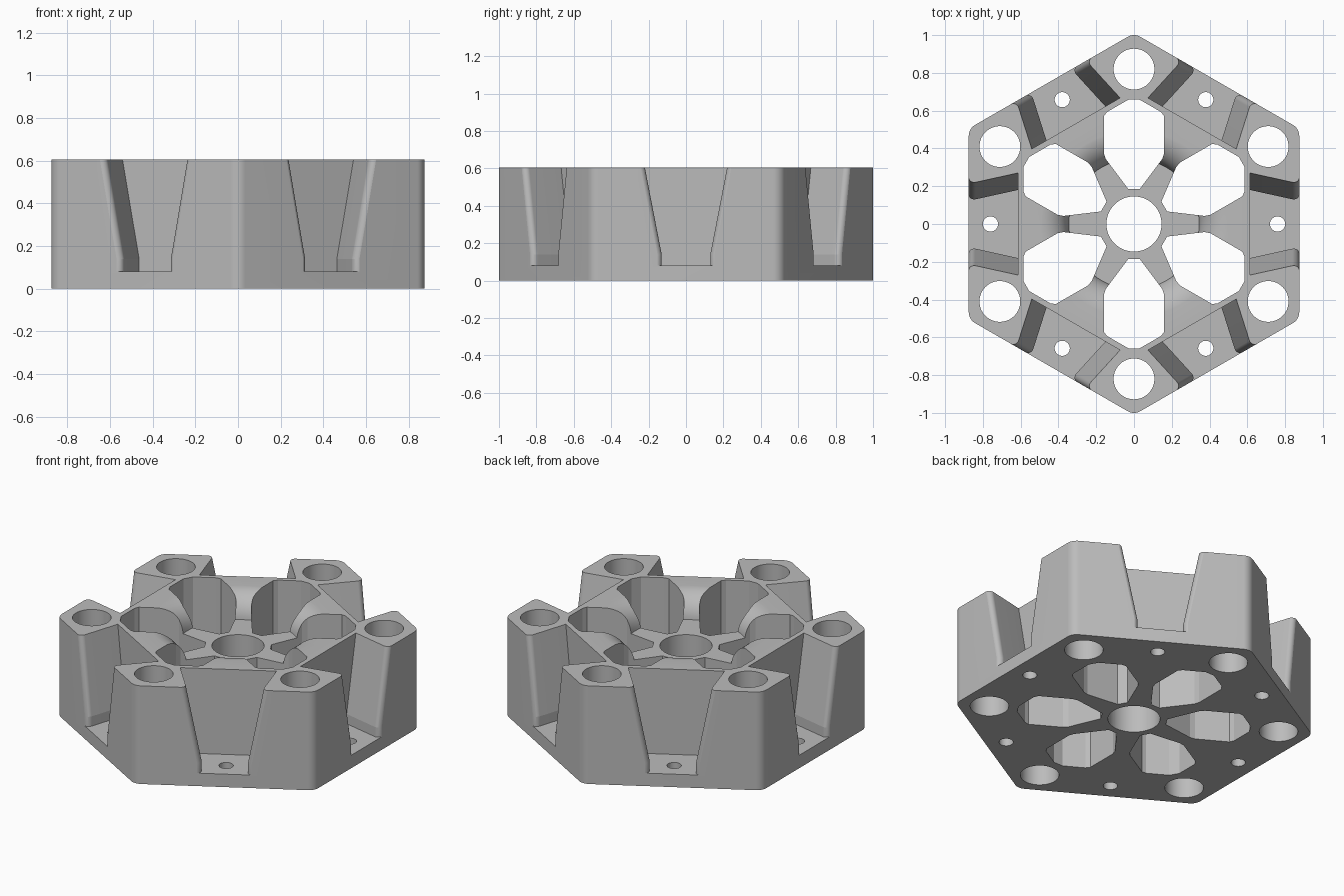
import bpy, bmesh
from math import sin, cos, pi, radians

cube = bpy.data.objects.get("Cube")
if cube:
    bpy.data.objects.remove(cube, do_unlink=True)

HEIGHT = 0.605
APOTHEM = 0.875
FILLET = 0.067
STEP = radians(6)

grey = bpy.data.materials.new("plain_grey")
grey.use_nodes = True
grey.diffuse_color = (0.5, 0.5, 0.5, 1)
grey.node_tree.nodes["Principled BSDF"].inputs["Base Color"].default_value = (0.5, 0.5, 0.5, 1)


def turn(points, angle):
    """Rotate flat (radial, sideways) points about the centre."""
    c, s = cos(angle), sin(angle)
    return [(r * c - t * s, r * s + t * c) for r, t in points]


def circle(r, cx=0, cy=0, n=64):
    return [(cx + r * cos(2 * pi * i / n), cy + r * sin(2 * pi * i / n)) for i in range(n)]


def mirrored(points):
    """Close a half outline across the radial axis."""
    return [(r, -t) for r, t in points] + [(r, t) for r, t in reversed(points)]


def loft(bm, sections):
    """Solid through a stack of (outline, z) sections."""
    rings = [[bm.verts.new((x, y, z)) for x, y in outline] for outline, z in sections]
    n = len(rings[0])
    for low, high in zip(rings, rings[1:]):
        for i in range(n):
            j = (i + 1) % n
            bm.faces.new((low[i], low[j], high[j], high[i]))
    bm.faces.new(rings[0][::-1])
    bm.faces.new(rings[-1])


def make_object(name, bm):
    bmesh.ops.recalc_face_normals(bm, faces=bm.faces)
    mesh = bpy.data.meshes.new(name)
    bm.to_mesh(mesh)
    bm.free()
    mesh.materials.append(grey)
    obj = bpy.data.objects.new(name, mesh)
    bpy.context.collection.objects.link(obj)
    return obj


# Hexagonal body with rounded corners
outline = []
corner = (APOTHEM - FILLET) / cos(pi / 6)
for k in range(6):
    a = pi / 6 + k * pi / 3
    for i in range(-5, 6):
        b = a + i * STEP
        outline.append((corner * cos(a) + FILLET * cos(b), corner * sin(a) + FILLET * sin(b)))
bm = bmesh.new()
loft(bm, [(outline, 0), (outline, HEIGHT)])
body = make_object("hexagonal_hub", bm)


# Tapered dovetail notches in the six sides, with rounded outer edges
def notch_outline(w):
    half = [(0.615, w + 0.05)]
    for i in range(-2, 16):
        a = i * STEP
        half.append((0.846 + 0.03 * sin(a), w + 0.03 - 0.03 * cos(a)))
    half.append((0.95, w + 0.03))
    return mirrored(half)


bm = bmesh.new()
for k in range(6):
    loft(bm, [(turn(notch_outline(w), k * pi / 3), z)
              for w, z in ((0.13, 0.08), (0.13, 0.14), (0.2287, 0.65))])
notches = make_object("notch_cutter", bm)

# Through openings: centre bore, corner bores, screw holes, spoke pockets
pocket = mirrored([(0.185, 0.03), (0.345, 0.15), (0.375, 0.16),
                   (0.57, 0.16), (0.593, 0.143), (0.658, 0.03)])
openings = [circle(0.146)]
for k in range(6):
    side, tip = k * pi / 3, pi / 6 + k * pi / 3
    openings.append(turn(circle(0.108, 0.82), tip))
    openings.append(turn(circle(0.04, 0.76), side))
    openings.append(turn(pocket, tip))
bm = bmesh.new()
for shape in openings:
    loft(bm, [(shape, -0.1), (shape, 0.7)])
holes = make_object("opening_cutter", bm)

# Round recess with a convex rim above the spokes
R = 0.156
bm = bmesh.new()
levels = [(0.5 - R * sin(i * STEP), HEIGHT - R + R * cos(i * STEP)) for i in range(14, 0, -1)]
levels += [(0.505, HEIGHT + 0.001), (0.505, 0.7)]
loft(bm, [(circle(r, n=96), z) for r, z in levels])
recess = make_object("recess_cutter", bm)

# Cut the body and discard the cutters
cutters = [recess, notches, holes]
for cutter in cutters:
    cutter.hide_render = True
    mod = body.modifiers.new(cutter.name, "BOOLEAN")
    mod.operation = "DIFFERENCE"
    mod.solver = "EXACT"
    mod.object = cutter
bpy.context.view_layer.update()
graph = bpy.context.evaluated_depsgraph_get()
result = bpy.data.meshes.new_from_object(body.evaluated_get(graph))
body.modifiers.clear()
body.data = result
for cutter in cutters:
    bpy.data.objects.remove(cutter, do_unlink=True)

# Smooth rounds, crisp edges
bpy.ops.object.select_all(action="DESELECT")
body.select_set(True)
bpy.context.view_layer.objects.active = body
bpy.ops.object.shade_smooth_by_angle(angle=radians(9))
